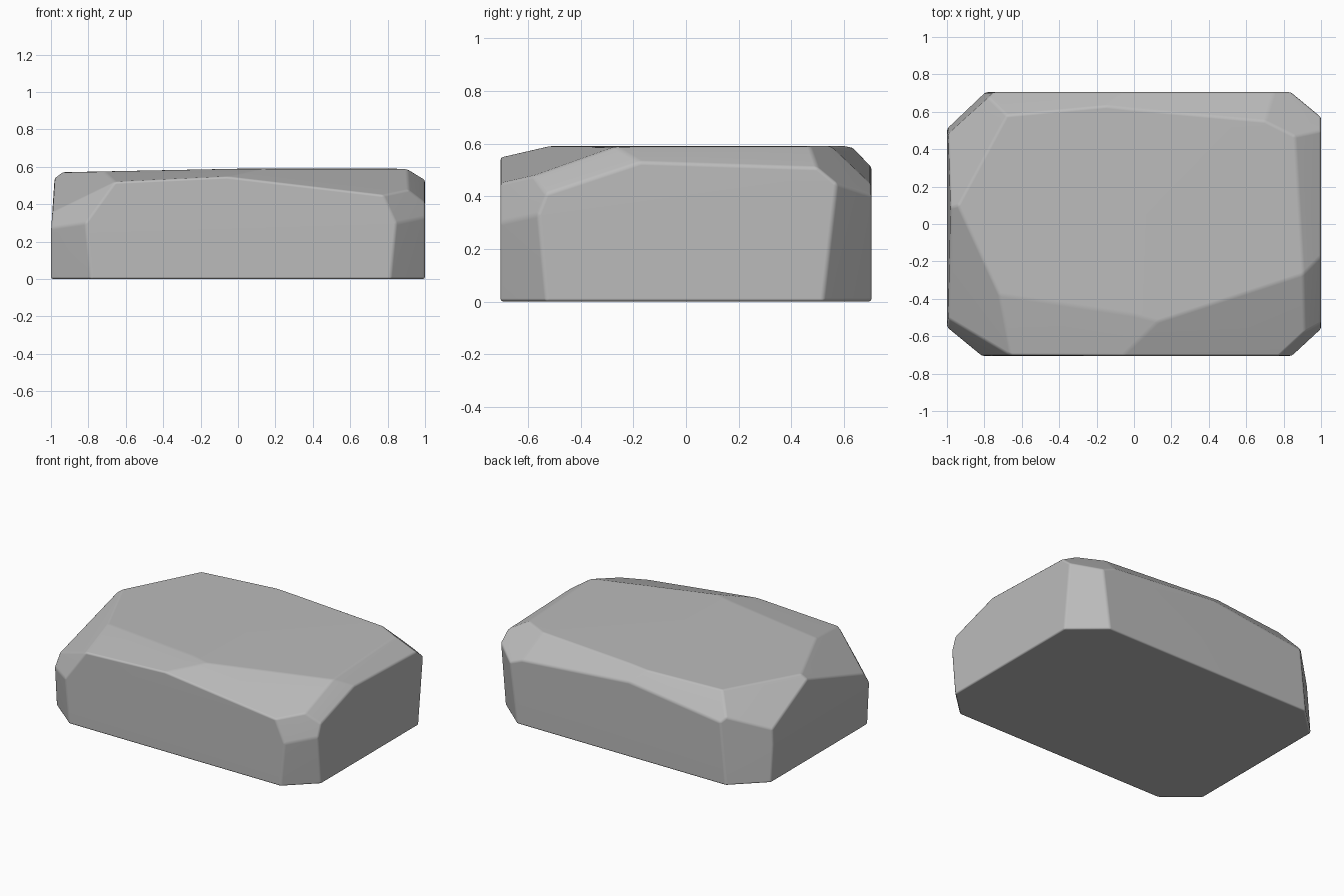
import bpy
import bmesh
from mathutils import Vector

cube = bpy.data.objects.get("Cube")
if cube:
    bpy.data.objects.remove(cube, do_unlink=True)

# Stone colour
stone = bpy.data.materials.new("stone grey")
stone.use_nodes = True
grey = (0.5, 0.5, 0.5, 1)
stone.diffuse_color = grey
stone.node_tree.nodes["Principled BSDF"].inputs["Base Color"].default_value = grey

# Rough block
WIDTH, DEPTH, HEIGHT = 2, 1.41, 0.59
CENTRE = Vector((0, 0, 0.25))
bm = bmesh.new()
bmesh.ops.create_cube(bm, size=1)
for v in bm.verts:
    v.co = Vector((v.co.x * WIDTH, v.co.y * DEPTH, (v.co.z + 0.5) * HEIGHT))


def chip(a, b, c):
    """Slice off everything outside the plane through three points."""
    a, b, c = Vector(a), Vector(b), Vector(c)
    normal = (b - a).cross(c - a).normalized()
    if normal.dot(CENTRE - a) > 0:
        normal.negate()
    geom = bm.verts[:] + bm.edges[:] + bm.faces[:]
    bmesh.ops.bisect_plane(bm, geom=geom, dist=0.0005, plane_co=a,
                           plane_no=normal, clear_outer=True)
    rim = [e for e in bm.edges if e.is_boundary]
    if rim:
        bmesh.ops.holes_fill(bm, edges=rim, sides=0)


# Gentle tilt of the top and the left-hand wall
chip((0, 0, 0.59), (0, 0.5, 0.59), (-0.9, 0, 0.572))
chip((-1, 0, 0.25), (-1, 0.5, 0.25), (-0.98, 0, 0.55))

# Upright corner facets
chip((0.82, -0.7, 0), (1, -0.53, 0), (0.85, -0.7, 0.3))
chip((-0.79, -0.7, 0), (-1, -0.53, 0), (-0.82, -0.7, 0.3))
chip((-0.8, 0.7, 0), (-1, 0.51, 0), (-0.76, 0.7, 0.39))
chip((0.79, 0.7, 0), (1, 0.52, 0), (1, 0.57, 0.43))

# Sloping facets along the front
chip((-0.72, -0.37, 0.577), (0.13, -0.52, 0.59), (-0.66, -0.7, 0.52))
chip((0.13, -0.52, 0.59), (0.91, -0.26, 0.59), (0.78, -0.7, 0.45))

# Sloping facets along the sides
chip((0.9, -0.26, 0.59), (0.86, 0.47, 0.59), (1, 0.46, 0.51))
chip((0.91, -0.26, 0.585), (1, -0.2, 0.52), (1, -0.53, 0.41))
chip((-0.72, -0.37, 0.577), (-0.94, 0.1, 0.571), (-0.98, -0.52, 0.36))

# Sloping facets along the back
chip((-0.15, 0.63, 0.587), (0.7, 0.55, 0.59), (0.84, 0.7, 0.44))
chip((-0.15, 0.63, 0.587), (-0.68, 0.58, 0.577), (-0.72, 0.7, 0.43))

# Top corner facets
chip((0.78, -0.7, 0.45), (0.85, -0.7, 0.3), (1, -0.53, 0.41))
chip((-0.66, -0.7, 0.52), (-0.82, -0.7, 0.3), (-0.98, -0.52, 0.35))
chip((-0.68, 0.58, 0.577), (-0.94, 0.1, 0.571), (-0.9, 0.6, 0.38))
chip((0.7, 0.55, 0.59), (0.86, 0.47, 0.59), (0.92, 0.635, 0.43))

bmesh.ops.remove_doubles(bm, verts=bm.verts[:], dist=0.015)
bmesh.ops.recalc_face_normals(bm, faces=bm.faces[:])

mesh = bpy.data.meshes.new("stone_block")
bm.to_mesh(mesh)
bm.free()
mesh.materials.append(stone)
block = bpy.data.objects.new("stone_block", mesh)
bpy.context.collection.objects.link(block)

# Softly worn edges
bevel = block.modifiers.new("worn edges", "BEVEL")
bevel.width = 0.012
bevel.segments = 2
bevel.limit_method = "ANGLE"
bevel.angle_limit = 0.1
block.select_set(True)
bpy.context.view_layer.objects.active = block
bpy.ops.object.shade_smooth()
weighted = block.modifiers.new("flat facets", "WEIGHTED_NORMAL")
weighted.keep_sharp = True
